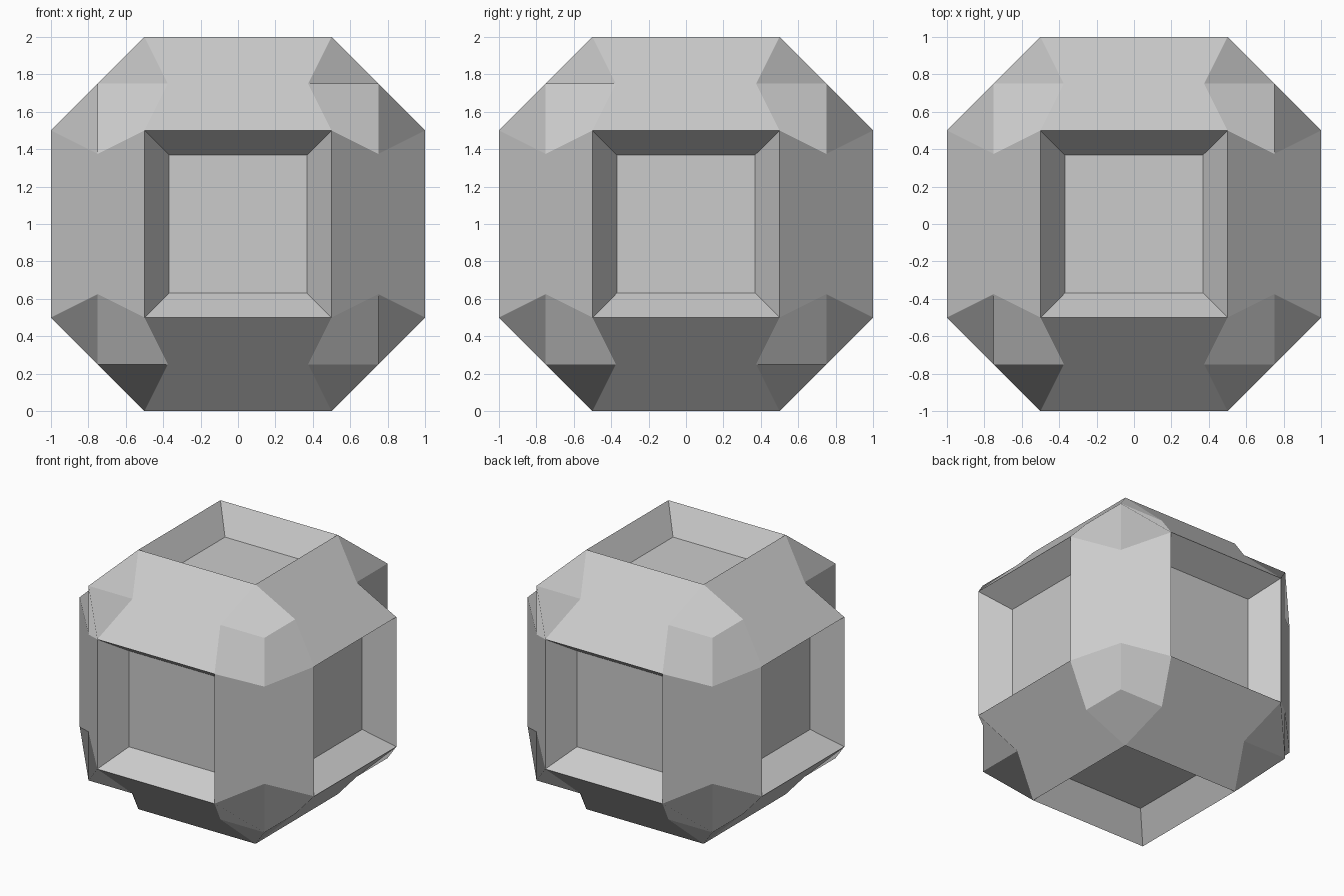
import bpy, bmesh
from itertools import product

if "Cube" in bpy.data.objects:
    bpy.data.objects.remove(bpy.data.objects["Cube"])

bm = bmesh.new()
verts = {}


def vert(co):
    # share vertices between faces by rounded position
    key = tuple(round(c, 4) for c in co)
    if key not in verts:
        verts[key] = bm.verts.new((key[0], key[1], key[2] + 1.0))
    return verts[key]


def face(points):
    bm.faces.new([vert(p) for p in points])


def turn(p, axis):
    # move the local third coordinate onto the given axis
    out = [0, 0, 0]
    out[axis], out[(axis + 1) % 3], out[(axis + 2) % 3] = p[2], p[0], p[1]
    return out


SQUARE = [(-1, -1), (1, -1), (1, 1), (-1, 1)]
RIM, FLOOR, DEPTH, CORNER, NOTCH = 0.5, 0.37, 0.8, 0.75, 0.375

# six recessed square panels with sloping walls
for axis, s in product(range(3), (-1, 1)):
    outer = [turn((a * RIM, b * RIM, s), axis) for a, b in SQUARE]
    inner = [turn((a * FLOOR, b * FLOOR, s * DEPTH), axis) for a, b in SQUARE]
    face(inner)
    for i in range(4):
        j = (i + 1) % 4
        face([outer[i], outer[j], inner[j], inner[i]])

# twelve bevel strips with notched ends
for axis, s, t in product(range(3), (-1, 1), (-1, 1)):
    ring = [(s, t * .5, .5), (s * CORNER, t * CORNER, NOTCH), (s * .5, t, .5),
            (s * .5, t, -.5), (s * CORNER, t * CORNER, -NOTCH), (s, t * .5, -.5)]
    face([turn(p, axis) for p in ring])

# eight corner caps, three bent quads each
for sg in product((-1, 1), repeat=3):
    folded_axis = 0 if sg[0] * sg[1] * sg[2] > 0 else 2
    for axis in range(3):
        u, v = (axis + 1) % 3, (axis + 2) % 3
        tip = [c * CORNER for c in sg]
        side_a, side_b = tip[:], tip[:]
        side_a[u] = sg[u] * NOTCH
        side_b[v] = sg[v] * NOTCH
        rim = [c * RIM for c in sg]
        rim[axis] = sg[axis]
        quad = [tip, side_a, rim, side_b]
        # the first corner decides which diagonal the quad folds along
        face(quad[1:] + quad[:1] if axis == folded_axis else quad)

bmesh.ops.recalc_face_normals(bm, faces=bm.faces[:])
mesh = bpy.data.meshes.new("panelled_block")
bm.to_mesh(mesh)
bm.free()
bpy.context.collection.objects.link(bpy.data.objects.new("panelled_block", mesh))
